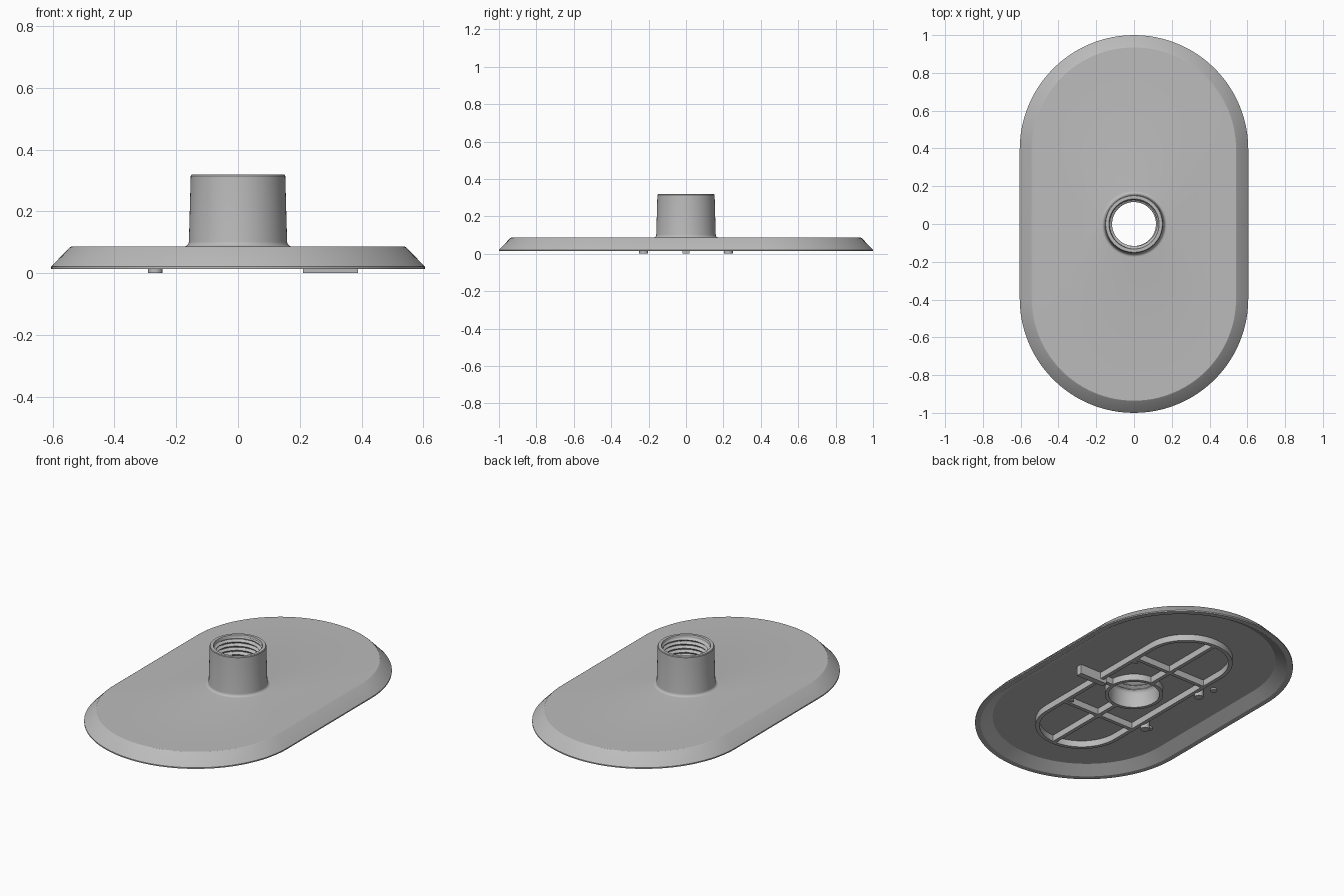
import bpy, bmesh, math

if "Cube" in bpy.data.objects:
    bpy.data.objects.remove(bpy.data.objects["Cube"])

N = 48  # segments per half circle

grey = bpy.data.materials.new("plain_grey")
grey.diffuse_color = (0.5, 0.5, 0.5, 1)
grey.use_nodes = True
grey.node_tree.nodes["Principled BSDF"].inputs["Base Color"].default_value = grey.diffuse_color


def finish(name, bm):
    bmesh.ops.remove_doubles(bm, verts=bm.verts, dist=1e-5)
    bmesh.ops.recalc_face_normals(bm, faces=bm.faces)
    me = bpy.data.meshes.new(name)
    bm.to_mesh(me)
    bm.free()
    me.materials.append(grey)
    ob = bpy.data.objects.new(name, me)
    bpy.context.collection.objects.link(ob)
    bpy.ops.object.select_all(action='DESELECT')
    ob.select_set(True)
    bpy.context.view_layer.objects.active = ob
    bpy.ops.object.shade_smooth_by_angle(angle=math.radians(30))
    return ob


def loft(name, profile):
    """Closed section of (radius or function of angle, half straight length, z) swept round a stadium."""
    bm = bmesh.new()
    rings = []
    for r, s, z in profile:
        ring = []
        for half, side in ((0, s), (1, -s)):
            for i in range(N + 1):
                t = math.pi * (half + i / N)
                rad = r(t) if callable(r) else r
                ring.append(bm.verts.new((rad * math.cos(t), side + rad * math.sin(t), z)))
        rings.append(ring)
    n = len(rings[0])
    for a, b in zip(rings, rings[1:] + rings[:1]):
        for i in range(n):
            j = (i + 1) % n
            bm.faces.new((a[i], a[j], b[j], b[i]))
    bmesh.ops.dissolve_degenerate(bm, dist=1e-6, edges=bm.edges)
    return finish(name, bm)


def box(name, x0, x1, y0, y1, z0, z1):
    bm = bmesh.new()
    bmesh.ops.create_cube(bm, size=1)
    for v in bm.verts:
        v.co = ((x0 + x1) / 2 + v.co.x * (x1 - x0),
                (y0 + y1) / 2 + v.co.y * (y1 - y0),
                (z0 + z1) / 2 + v.co.z * (z1 - z0))
    return finish(name, bm)


def pin(name, x, y, r, z0, z1):
    bm = bmesh.new()
    bmesh.ops.create_cone(bm, cap_ends=True, segments=24, radius1=r, radius2=r, depth=z1 - z0)
    bmesh.ops.translate(bm, verts=bm.verts, vec=(x, y, (z0 + z1) / 2))
    return finish(name, bm)


# Hollow plate with chamfered rim, flowing into the threaded neck
S = 0.395
CEIL, LOW = 0.055, 0.018
profile = [(0.575, S, 0.014), (0.605, S, 0.014), (0.605, S, 0.021),
           (0.545, S, 0.083), (0.540, S, 0.086)]
for k in range(6):  # fillet at the foot of the neck
    a = math.pi / 2 * k / 5
    profile.append((0.175 - 0.016 * math.sin(a), 0, 0.102 - 0.016 * math.cos(a)))
profile += [(0.153, 0, 0.315), (0.150, 0, 0.319), (0.133, 0, 0.319), (0.130, 0, 0.312)]

# Helical thread inside the neck
Z_TOP, Z_BOT, PITCH, PER = 0.308, 0.108, 0.025, 12
rows = round((Z_TOP - Z_BOT) / PITCH * PER)
for k in range(rows + 1):
    z = Z_TOP - (Z_TOP - Z_BOT) * k / rows
    amp = 0.007 * min(1, k / 8, (rows - k) / 8)
    profile.append((lambda t, z=z, amp=amp:
                    0.130 - amp * (1 + math.cos(2 * math.pi * z / PITCH - t)), 0, z))
profile += [(0.135, 0, 0.098), (0.138, 0, LOW), (0.158, 0, LOW), (0.158, 0, CEIL),
            (0.510, S, CEIL)]
loft("base_plate_and_neck", profile)

# Oval rib underneath
W, RS, T = 0.25, 0.44, 0.011
loft("oval_rib", [(W, RS, 0.06), (W, RS, LOW), (W - 2 * T, RS, LOW), (W - 2 * T, RS, 0.06)])

# Cross ribs, lengthwise ribs, pins and small studs, mirrored front to back
for side, word in ((-1, "front"), (1, "back")):
    box(word + "_cross_rib", -0.24, 0.24, side * 0.3 - T, side * 0.3 + T, LOW, 0.06)
    box(word + "_long_rib", -T, T, min(side * 0.15, side * 0.68), max(side * 0.15, side * 0.68), LOW, 0.06)
    pin(word + "_locating_pin", -0.268, side * 0.226, 0.024, 0, 0.06)
    pin(word + "_outer_stud", -0.335, side * 0.27, 0.018, 0.045, 0.06)
    pin(word + "_inner_stud", 0.215, side * 0.27, 0.014, LOW, 0.06)

# Side tongue and its rib to the neck
box("side_tongue", 0.21, 0.388, -0.018, 0.018, 0, 0.06)
box("side_rib", 0.15, 0.24, -T, T, LOW, 0.06)
